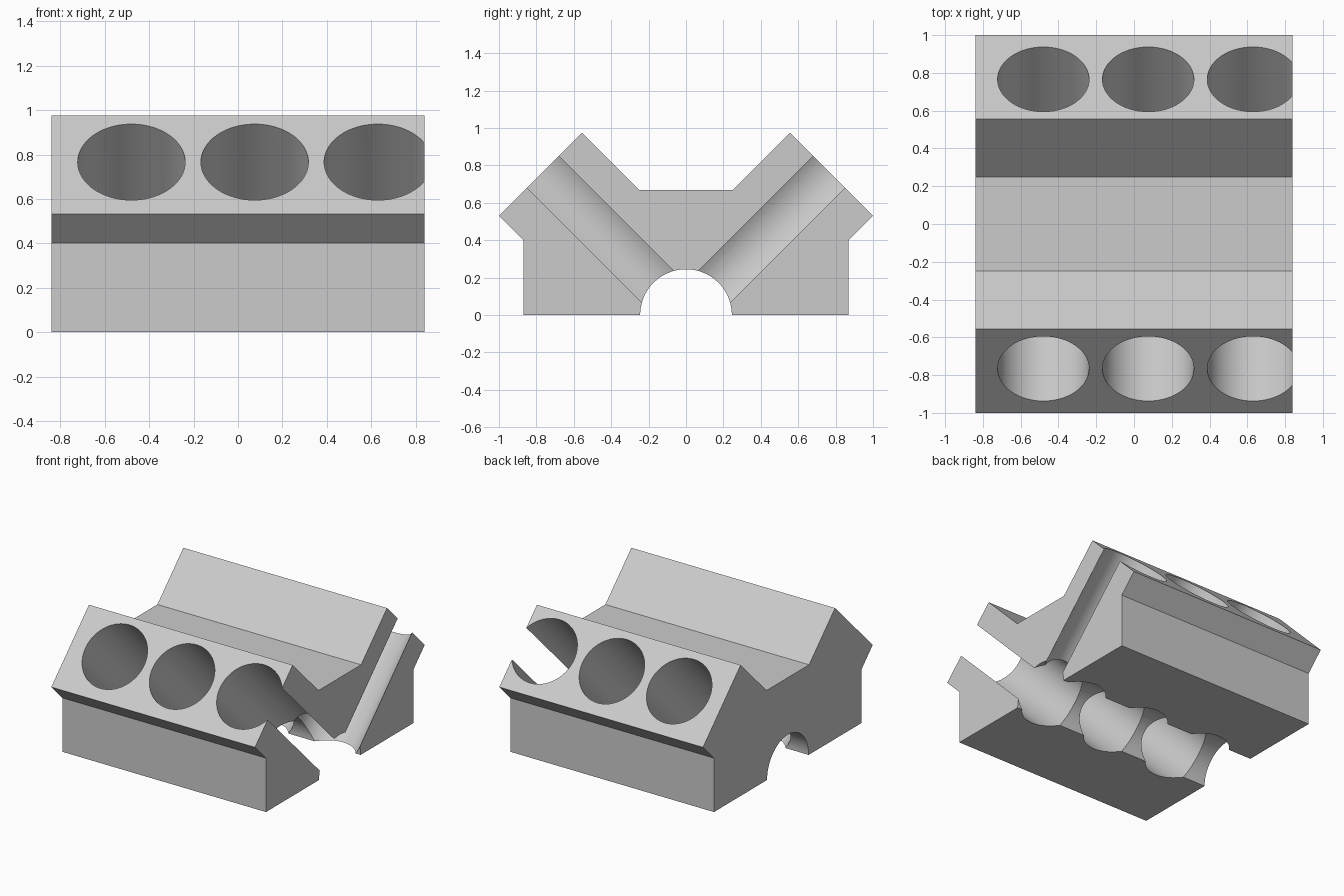
import bpy, bmesh
from math import sin, cos, pi, sqrt
from mathutils import Matrix

if "Cube" in bpy.data.objects:
    bpy.data.objects.remove(bpy.data.objects["Cube"])

HALF_LENGTH = 0.84
CRANK_R = 0.245
BORE_R = 0.242
BORE_X = (-0.48, 0.075, 0.63)


def make_object(name, bm):
    bmesh.ops.recalc_face_normals(bm, faces=bm.faces)
    mesh = bpy.data.meshes.new(name)
    bm.to_mesh(mesh)
    bm.free()
    obj = bpy.data.objects.new(name, mesh)
    bpy.context.collection.objects.link(obj)
    return obj


# Block: V-shaped end profile with the crank arch, extruded along x
right = [(0.87, 0), (0.87, 0.402), (1, 0.532), (0.556, 0.976), (0.25, 0.67)]
left = [(-y, z) for y, z in reversed(right)]
arch = [(-CRANK_R * cos(pi * i / 64), CRANK_R * sin(pi * i / 64)) for i in range(65)]
bm = bmesh.new()
face = bm.faces.new([bm.verts.new((-HALF_LENGTH, y, z)) for y, z in right + left + arch])
ext = bmesh.ops.extrude_face_region(bm, geom=[face], use_keep_orig=True)
verts = [v for v in ext["geom"] if isinstance(v, bmesh.types.BMVert)]
bmesh.ops.translate(bm, verts=verts, vec=(2 * HALF_LENGTH, 0, 0))
block = make_object("engine_block", bm)

# Bores: three per bank at 45 degrees, running from the crank axis out through the deck
LENGTH = 1.4
for side in (-1, 1):
    bm = bmesh.new()
    for x in BORE_X:
        place = (Matrix.Translation((x, side * LENGTH / 2 / sqrt(2), LENGTH / 2 / sqrt(2)))
                 @ Matrix.Rotation(-side * pi / 4, 4, 'X'))
        bmesh.ops.create_cone(bm, cap_ends=True, segments=96, radius1=BORE_R,
                              radius2=BORE_R, depth=LENGTH, matrix=place)
    cutter = make_object("bore_cutter", bm)
    cutter.hide_render = True
    mod = block.modifiers.new("bores", 'BOOLEAN')
    mod.operation = 'DIFFERENCE'
    mod.solver = 'EXACT'
    mod.object = cutter
    bpy.context.view_layer.objects.active = block
    bpy.ops.object.modifier_apply(modifier=mod.name)
    bpy.data.objects.remove(cutter)

# Smooth bore walls, crisp machined edges
bpy.ops.object.select_all(action='DESELECT')
block.select_set(True)
bpy.context.view_layer.objects.active = block
bpy.ops.object.shade_smooth_by_angle(angle=pi / 9)
